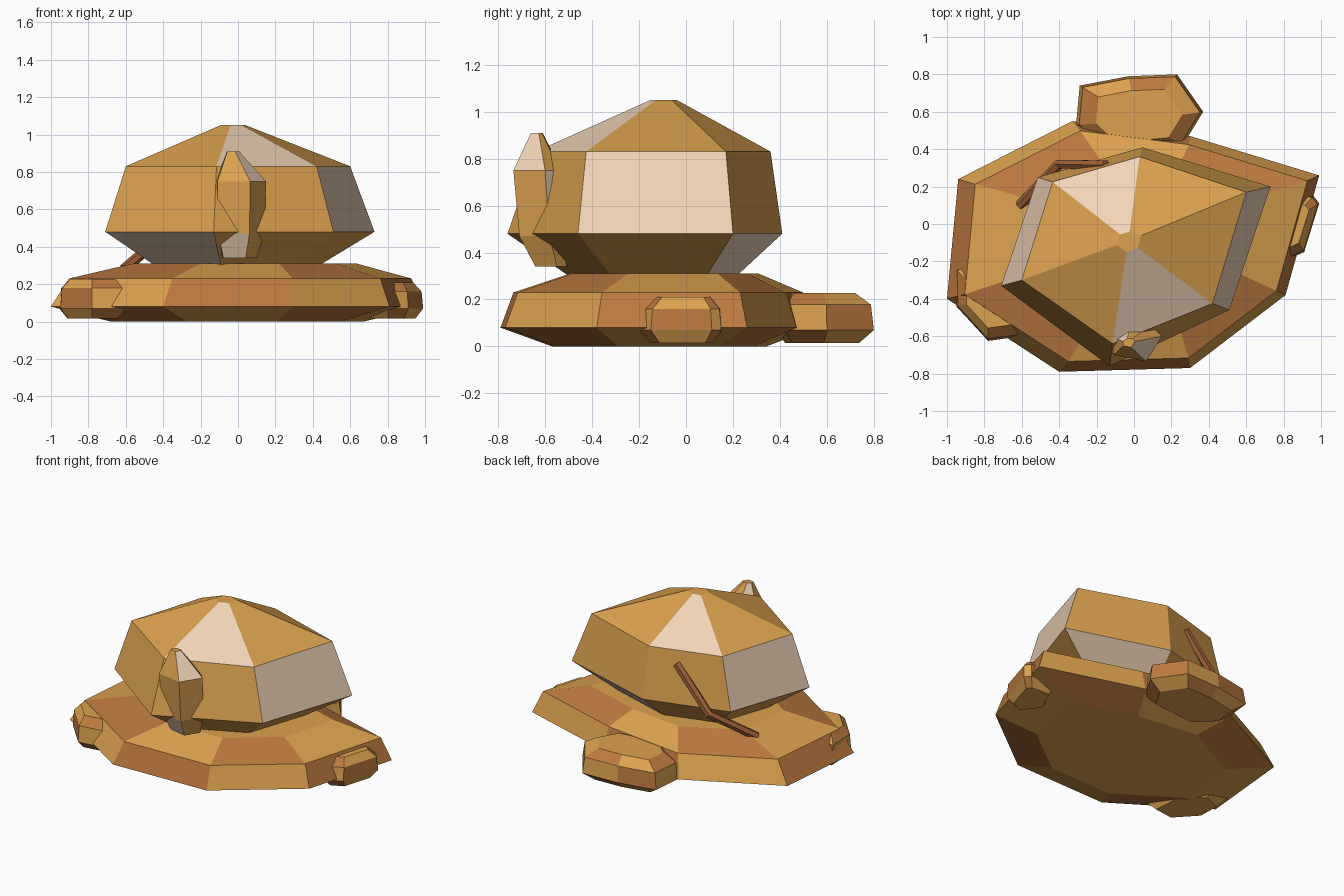
import bpy, bmesh
from mathutils import Vector

if "Cube" in bpy.data.objects:
    bpy.data.objects.remove(bpy.data.objects["Cube"])


def mat(name, rgb):
    m = bpy.data.materials.new(name)
    m.diffuse_color = (*rgb, 1)
    m.use_nodes = True
    m.node_tree.nodes["Principled BSDF"].inputs["Base Color"].default_value = m.diffuse_color
    return m


ORANGE = mat("amber", (0.72, 0.36, 0.08))
RUST = mat("rust", (0.50, 0.19, 0.05))
PALE = mat("pale", (0.87, 0.66, 0.48))
BARK = mat("bark", (0.36, 0.12, 0.04))


def scaled(pts, s, c):
    return [(c[0] + (x - c[0]) * s, c[1] + (y - c[1]) * s) for x, y in pts]


def loft(name, rings, mats, pick):
    """Faceted solid through (outline, z) rings; pick(i, j) chooses the facet colour."""
    bm = bmesh.new()
    loops = [[bm.verts.new((x, y, z)) for x, y in pts] for pts, z in rings]
    n = len(loops[0])
    for j in range(len(loops) - 1):
        for i in range(n):
            k = (i + 1) % n
            f = bm.faces.new((loops[j][i], loops[j][k], loops[j + 1][k], loops[j + 1][i]))
            f.material_index = int(pick(i, j))
    bm.faces.new(loops[0])
    bm.faces.new(loops[-1])
    bmesh.ops.recalc_face_normals(bm, faces=bm.faces)
    me = bpy.data.meshes.new(name)
    bm.to_mesh(me)
    bm.free()
    for m in mats:
        me.materials.append(m)
    ob = bpy.data.objects.new(name, me)
    bpy.context.collection.objects.link(ob)
    return ob


def alternate(i, j):
    return (i + j) % 2 == 0


def thirds(i, j):
    return (i - j) % 3 == 1


# wide faceted ground slab
slab = [(-.94, .24), (-.33, .55), (.30, .47), (.99, .26),
        (.81, -.38), (.30, -.77), (-.40, -.79), (-1.0, -.40)]
loft("ground_slab", [(scaled(slab, .68, (0, -.1)), 0), (slab, .08),
                     (scaled(slab, .92, (.2, -.1)), .23),
                     (scaled(slab, .60, (.1, -.05)), .31)], [ORANGE, RUST], alternate)

# six-sided boulder sitting on the slab
waist = [(-.515, .25), (.045, .41), (.73, .20), (.51, -.46), (-.13, -.76), (-.71, -.33)]
shoulder = [(-.435, .225), (.03, .36), (.60, .17), (.42, -.425), (-.115, -.64), (-.60, -.30)]
mid = (-.03, -.09)
loft("boulder", [(scaled(waist, .61, mid), .30), (waist, .48), (shoulder, .83),
                 (scaled(shoulder, .11, mid), 1.05)], [ORANGE, PALE], thirds)


# small rocks around the rim
def rock(name, pts, c, top):
    loft(name, [(scaled(pts, .75, c), .015), (pts, .07), (scaled(pts, .95, c), top - .05),
                (scaled(pts, .68, c), top)], [ORANGE, RUST], alternate)


rock("back_rock", [(-.31, .53), (-.29, .74), (-.03, .79), (.23, .80), (.37, .60),
                   (.26, .42), (-.15, .38)], (.02, .55), .228)
rock("left_rock", [(-.95, -.44), (-.955, -.24), (-.80, -.18), (-.62, -.32),
                   (-.60, -.60), (-.78, -.625)], (-.78, -.41), .228)
rock("right_rock", [(.96, .15), (.99, .11), (.91, -.15), (.80, -.20),
                    (.68, -.05), (.78, .16)], (.82, 0), .21)

# upright crystal on the front of the boulder
crystal = [(.15, -.60), (.065, -.735), (-.11, -.70), (-.12, -.60), (-.02, -.53), (.09, -.54)]
core = (-.01, -.63)


def slid(pts, dy):
    return [(x, y + dy) for x, y in pts]


loft("crystal", [(slid(scaled(crystal, .68, core), .06), .34),
                 (slid(scaled(crystal, .95, core), .02), .47), (crystal, .75),
                 (scaled(crystal, .24, (-.04, -.636)), .91)], [ORANGE, PALE], thirds)

# bent twig leaning on the back left of the boulder
path = [Vector(p) for p in ((-.61, .10, .28), (-.40, .32, .46), (-.15, .315, .74))]
curve = bpy.data.curves.new("twig", 'CURVE')
curve.dimensions = '3D'
curve.bevel_depth = .028
curve.bevel_resolution = 1
curve.use_fill_caps = True
sp = curve.splines.new('POLY')
sp.points.add(len(path) - 1)
for p, co in zip(sp.points, path):
    p.co = (*co, 1)
sp.use_smooth = False
curve.materials.append(BARK)
bpy.context.collection.objects.link(bpy.data.objects.new("twig", curve))
